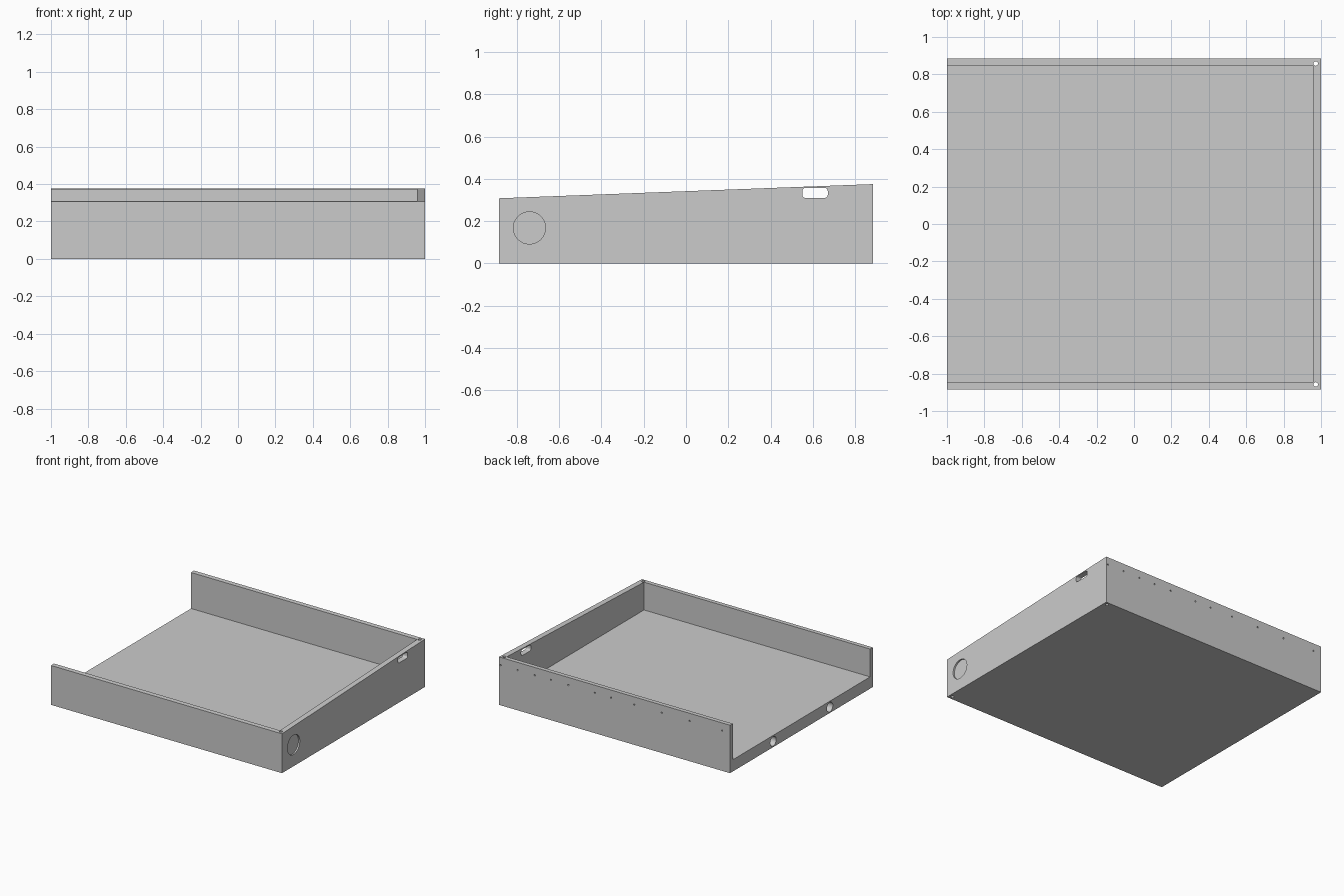
import bpy, bmesh
from math import pi
from mathutils import Matrix, Vector

cube = bpy.data.objects.get("Cube")
if cube:
    bpy.data.objects.remove(cube, do_unlink=True)

HALF_X, HALF_Y = 1.0, 0.884
FRONT_H, BACK_H = 0.308, 0.375
FLOOR_Z, WALL, SIDE_WALL = 0.092, 0.036, 0.043

grey = bpy.data.materials.new("light grey")
grey.use_nodes = True
colour = (0.6, 0.6, 0.6, 1)
grey.diffuse_color = colour
grey.node_tree.nodes["Principled BSDF"].inputs["Base Color"].default_value = colour


def finish(bm, name):
    bmesh.ops.recalc_face_normals(bm, faces=bm.faces)
    mesh = bpy.data.meshes.new(name)
    bm.to_mesh(mesh)
    bm.free()
    mesh.materials.append(grey)
    obj = bpy.data.objects.new(name, mesh)
    bpy.context.collection.objects.link(obj)
    return obj


def box(name, low, high, round_x=0):
    """Box between two corners, optionally rounded along its x edges."""
    low, high = Vector(low), Vector(high)
    bm = bmesh.new()
    bmesh.ops.create_cube(bm, size=1)
    bmesh.ops.scale(bm, vec=high - low, verts=bm.verts)
    bmesh.ops.translate(bm, vec=(low + high) / 2, verts=bm.verts)
    if round_x:
        edges = [e for e in bm.edges
                 if abs(e.verts[0].co.x - e.verts[1].co.x) > 1e-4]
        bmesh.ops.bevel(bm, geom=edges, offset=round_x, segments=4,
                        profile=0.5, affect='EDGES')
    return finish(bm, name)


def cylinder(name, centre, radius, length, axis, sides=32):
    turn = {"x": Matrix.Rotation(pi / 2, 4, 'Y'),
            "y": Matrix.Rotation(pi / 2, 4, 'X'),
            "z": Matrix.Identity(4)}[axis]
    bm = bmesh.new()
    bmesh.ops.create_cone(bm, cap_ends=True, segments=sides, radius1=radius,
                          radius2=radius, depth=length,
                          matrix=Matrix.Translation(centre) @ turn)
    return finish(bm, name)


def carve(target, cutter):
    mod = target.modifiers.new("cut", 'BOOLEAN')
    mod.operation, mod.solver, mod.object = 'DIFFERENCE', 'EXACT', cutter
    cutter.hide_render = True
    bpy.context.view_layer.objects.active = target
    bpy.ops.object.modifier_apply(modifier=mod.name)
    bpy.data.objects.remove(cutter, do_unlink=True)


# Wedge block: sloping side profile extruded across the width
bm = bmesh.new()
profile = [(-HALF_Y, 0), (HALF_Y, 0), (HALF_Y, BACK_H), (-HALF_Y, FRONT_H)]
side = bm.faces.new([bm.verts.new((-HALF_X, y, z)) for y, z in profile])
grown = bmesh.ops.extrude_face_region(bm, geom=[side])["geom"]
bmesh.ops.translate(bm, vec=(2 * HALF_X, 0, 0),
                    verts=[g for g in grown if isinstance(g, bmesh.types.BMVert)])
tray = finish(bm, "open_tray")

# Tray interior, open at the top and on one side
carve(tray, box("interior", (-1.2, -HALF_Y + WALL, FLOOR_Z),
                (HALF_X - SIDE_WALL, HALF_Y - WALL, 1)))

# Rounded slot through the side wall
carve(tray, box("slot", (0.9, 0.55, 0.31), (1.1, 0.67, 0.357), round_x=0.014))

# Shallow round recess on the outside of the side wall
carve(tray, cylinder("round_recess", (HALF_X, -0.74, 0.168), 0.076, 0.024, "x", 48))

for sign in (-1, 1):
    # Sockets in the open edge of the floor
    carve(tray, cylinder("edge_socket", (-HALF_X, sign * 0.35, 0.046),
                         0.037, 0.16, "x"))
    # Vertical pin holes through the wall corners
    carve(tray, cylinder("pin_hole", (0.972, sign * 0.858, 0.2),
                         0.012, 1, "z", 24))

# Row of tiny holes along the back
for x in (0.985, 0.84, 0.69, 0.55, 0.4, 0.17, 0.03, -0.17, -0.41, -0.65, -0.93):
    carve(tray, cylinder("back_hole", (x, HALF_Y, 0.315), 0.006, 0.02, "y", 12))

# Smooth the round holes, keep the edges sharp
bpy.ops.object.select_all(action='DESELECT')
tray.select_set(True)
bpy.context.view_layer.objects.active = tray
bpy.ops.object.shade_smooth_by_angle(angle=pi / 6)
